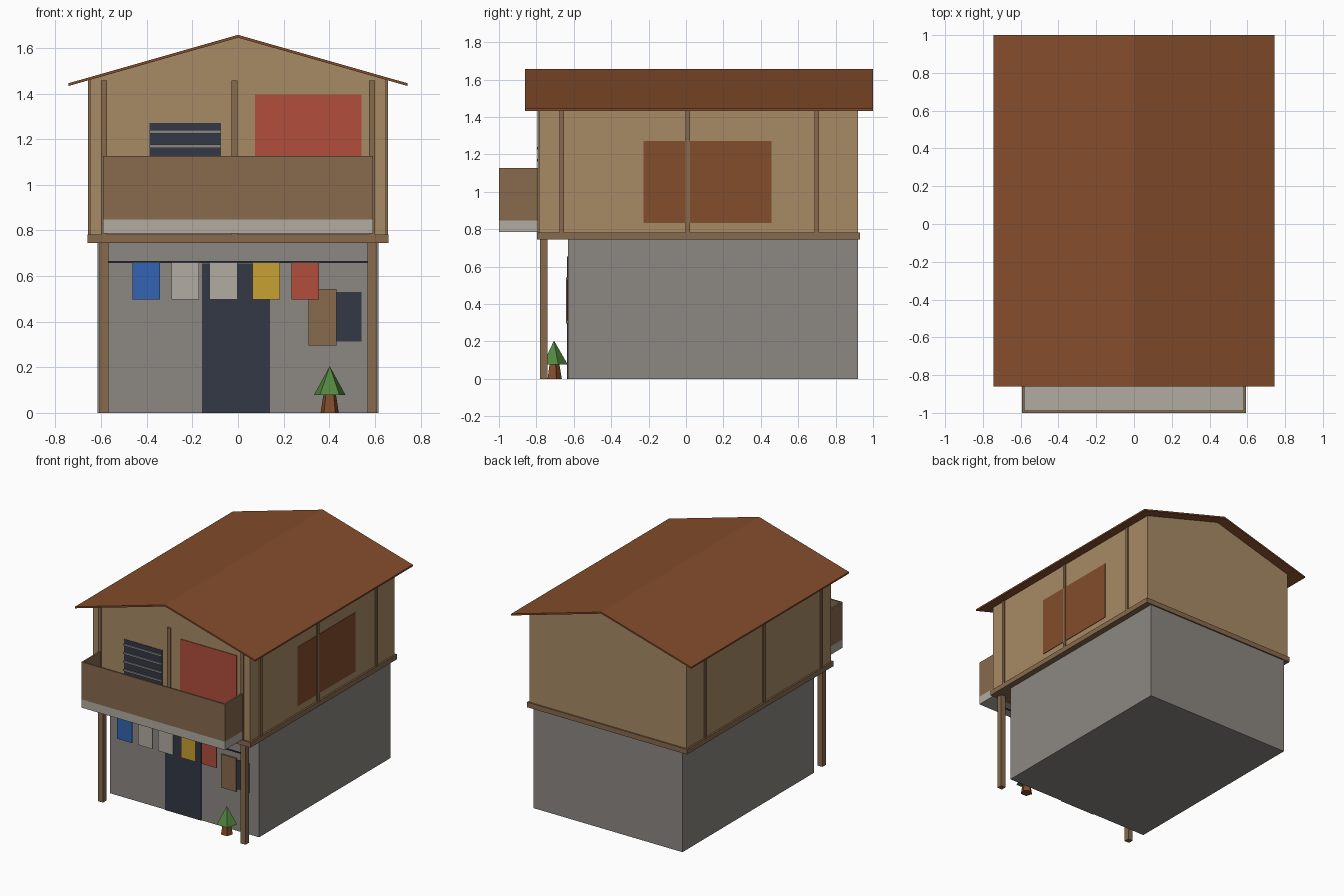
import bpy
import bmesh

if "Cube" in bpy.data.objects:
    bpy.data.objects.remove(bpy.data.objects["Cube"])


def material(name, r, g, b):
    """Flat material from 8-bit sRGB values, stored as linear."""
    lin = [((c / 255 + 0.055) / 1.055) ** 2.4 for c in (r, g, b)] + [1.0]
    m = bpy.data.materials.new(name)
    m.use_nodes = True
    m.diffuse_color = lin
    bsdf = m.node_tree.nodes["Principled BSDF"]
    bsdf.inputs["Base Color"].default_value = lin
    bsdf.inputs["Roughness"].default_value = 0.9
    return m


TAN = material("tan_boards", 167, 139, 101)
WOOD = material("brown_wood", 135, 106, 77)
STONE = material("grey_plaster", 140, 136, 130)
PALE = material("pale_grey", 177, 172, 162)
NAVY = material("dark_navy", 52, 57, 70)
RED = material("brick_red", 177, 77, 59)
BLUE = material("blue_cloth", 51, 100, 178)
YELLOW = material("yellow_cloth", 199, 161, 50)
GREEN = material("leaf_green", 82, 134, 62)
RUST = material("rust_brown", 132, 77, 43)


def finish(bm, name, mat):
    bmesh.ops.recalc_face_normals(bm, faces=bm.faces)
    mesh = bpy.data.meshes.new(name)
    bm.to_mesh(mesh)
    bm.free()
    mesh.materials.append(mat)
    obj = bpy.data.objects.new(name, mesh)
    bpy.context.collection.objects.link(obj)
    return obj


def box(name, mat, x, y, z):
    """Box from its (min, max) range on each axis."""
    bm = bmesh.new()
    bmesh.ops.create_cube(bm, size=1)
    for v in bm.verts:
        v.co = [r[0] if c < 0 else r[1] for c, r in zip(v.co, (x, y, z))]
    return finish(bm, name, mat)


def prism(name, mat, profile, y0, y1):
    """Extrude an (x, z) outline from y0 to y1."""
    bm = bmesh.new()
    face = bm.faces.new([bm.verts.new((x, y0, z)) for x, z in profile])
    new = bmesh.ops.extrude_face_region(bm, geom=[face])["geom"]
    bmesh.ops.translate(bm, vec=(0, y1 - y0, 0),
                        verts=[v for v in new if isinstance(v, bmesh.types.BMVert)])
    return finish(bm, name, mat)


def cone(name, mat, loc, r1, r2, z0, z1):
    """Five-sided cone or tapered trunk, one corner towards the back."""
    bpy.ops.mesh.primitive_cone_add(vertices=5, radius1=r1, radius2=r2, depth=z1 - z0,
                                    location=(*loc, (z0 + z1) / 2))
    obj = bpy.context.object
    obj.name = name
    obj.data.materials.append(mat)


# Main volumes
WX, FRONT, BACK = 0.648, -0.785, 0.92
LOW = -0.63
RIDGE, EAVE, EAVE_X, THICK = 1.657, 1.445, 0.743, 0.012
slope = (RIDGE - EAVE) / EAVE_X
wall_top = RIDGE - THICK - slope * WX
box("ground_floor", STONE, (-0.615, 0.615), (LOW, BACK), (0, 0.75))
box("floor_beam", WOOD, (-0.66, 0.66), (-0.797, 0.93), (0.744, 0.782))
prism("upper_floor", TAN, [(-WX, 0.78), (WX, 0.78), (WX, wall_top),
                           (0, RIDGE - THICK), (-WX, wall_top)], FRONT, BACK)
prism("roof", RUST, [(-EAVE_X, EAVE), (0, RIDGE), (EAVE_X, EAVE),
                     (EAVE_X, EAVE - THICK), (0, RIDGE - THICK),
                     (-EAVE_X, EAVE - THICK)], -0.86, 1.0)

# Studs on the upper walls
for i, x in enumerate((-0.588, -0.015, 0.588)):
    box(f"front_stud_{i}", WOOD, (x - 0.013, x + 0.013), (FRONT - 0.009, FRONT), (0.78, 1.456))
for side, s in (("left", 1), ("right", -1)):
    for i, y in enumerate((-0.663, 0.01, 0.7)):
        xs = sorted((s * WX, s * (WX + 0.009)))
        box(f"{side}_stud_{i}", WOOD, xs, (y - 0.012, y + 0.012), (0.78, wall_top))
    # Porch posts
    box(f"{side}_post", WOOD, sorted((s * 0.568, s * 0.608)), (-0.78, -0.74), (0, 0.745))

# Side window and upper front openings
box("side_window", RUST, (WX, WX + 0.004), (-0.227, 0.456), (0.833, 1.273))
box("red_door", RED, (0.075, 0.542), (FRONT - 0.005, FRONT), (0.85, 1.396))
box("louvre_window", NAVY, (-0.389, -0.075), (FRONT - 0.004, FRONT), (0.97, 1.27))
for i in range(4):
    z = 1.232 - i * 0.063
    box(f"louvre_slat_{i}", STONE, (-0.389, -0.075), (FRONT - 0.012, FRONT), (z - 0.007, z + 0.007))

# Balcony: slab and three thin parapet boards
BX, BY, T = 0.592, -1.0, 0.012
box("balcony_slab", PALE, (-BX, BX), (BY, FRONT), (0.786, 0.848))
box("balcony_front", WOOD, (-BX, BX), (BY, BY + T), (0.848, 1.127))
for side, s in (("left", 1), ("right", -1)):
    box(f"balcony_{side}", WOOD, sorted((s * BX, s * (BX - T))), (BY + T, FRONT), (0.848, 1.127))

# Ground floor door, window and shutter
box("entrance_door", NAVY, (-0.157, 0.14), (LOW - 0.006, LOW), (0, 0.655))
box("small_window", NAVY, (0.425, 0.542), (LOW - 0.005, LOW), (0.313, 0.53))
box("shutter", WOOD, (0.308, 0.432), (LOW - 0.012, LOW), (0.295, 0.543))

# Washing line
box("washing_line", NAVY, (-0.57, 0.57), (-0.764, -0.756), (0.658, 0.666))
clothes = ((-0.402, BLUE), (-0.231, PALE), (-0.064, PALE), (0.124, YELLOW), (0.295, RED))
for i, (x, mat) in enumerate(clothes):
    box(f"cloth_{i}", mat, (x - 0.061, x + 0.061), (-0.763, -0.757), (0.498, 0.659))

# Little tree
TREE = (0.402, -0.706)
cone("tree_trunk", RUST, TREE, 0.042, 0.028, 0, 0.085)
cone("tree_crown", GREEN, TREE, 0.073, 0, 0.078, 0.205)
